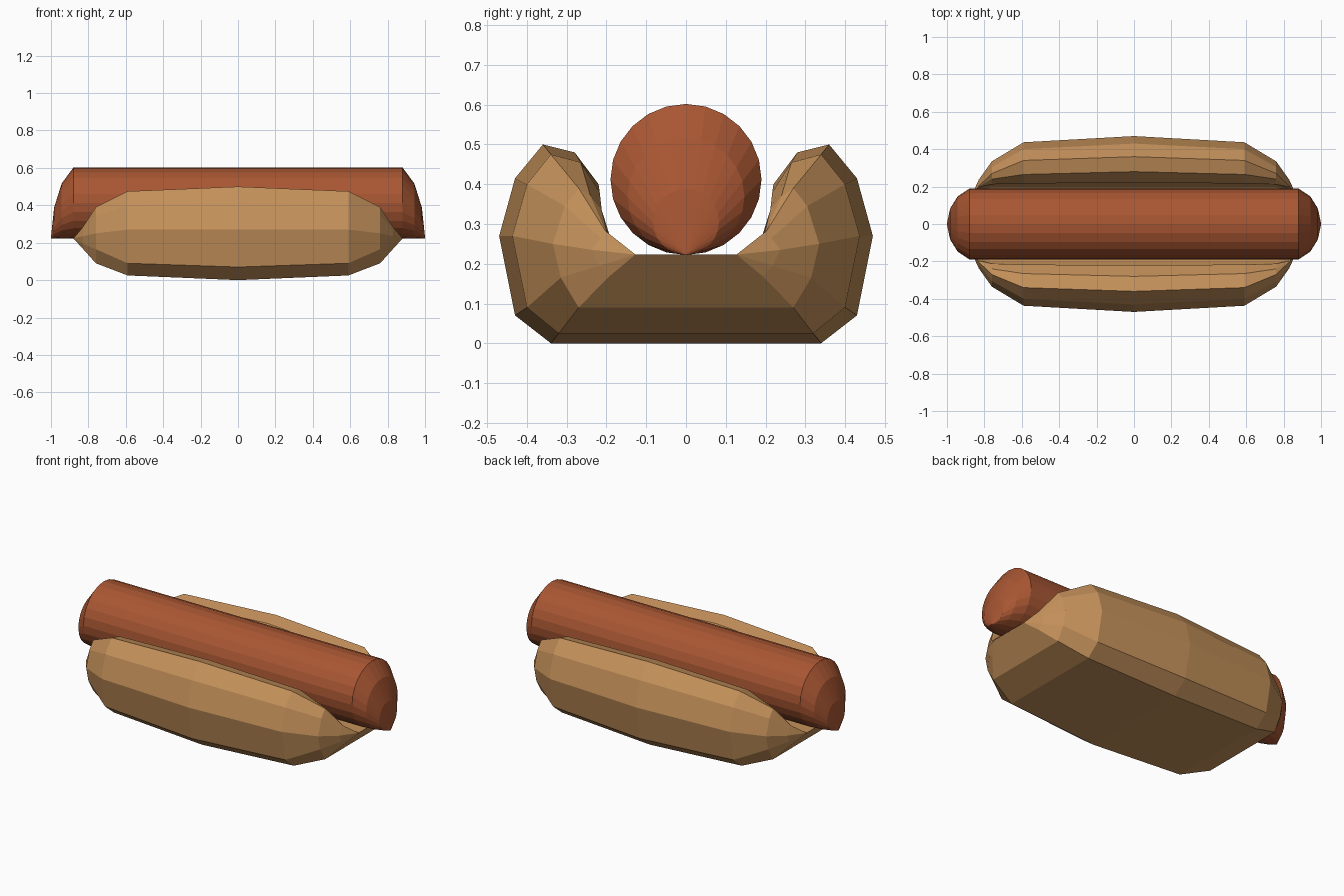
import bpy
import bmesh
from math import cos, sin, tau

cube = bpy.data.objects.get("Cube")
if cube:
    bpy.data.objects.remove(cube)


def material(name, color):
    m = bpy.data.materials.new(name)
    m.use_nodes = True
    m.diffuse_color = (*color, 1)
    m.node_tree.nodes["Principled BSDF"].inputs["Base Color"].default_value = (*color, 1)
    return m


def loft(name, rings, mat):
    """Skin a row of (x, [(y, z), ...]) cross-sections and cap both ends."""
    bm = bmesh.new()
    loops = [[bm.verts.new((x, y, z)) for y, z in pts] for x, pts in rings]
    for a, b in zip(loops, loops[1:]):
        for i in range(len(a)):
            j = (i + 1) % len(a)
            bm.faces.new((a[i], a[j], b[j], b[i]))
    bm.faces.new(loops[0])
    bm.faces.new(loops[-1][::-1])
    bmesh.ops.remove_doubles(bm, verts=bm.verts, dist=0.0005)
    bmesh.ops.recalc_face_normals(bm, faces=bm.faces)
    mesh = bpy.data.meshes.new(name)
    bm.to_mesh(mesh)
    bm.free()
    mesh.materials.append(mat)
    obj = bpy.data.objects.new(name, mesh)
    bpy.context.collection.objects.link(obj)
    return obj


def both_ends(rings):
    """Repeat the cross-sections on the -x side."""
    return [(-x, p) for x, p in reversed(rings) if x > 0] + rings


def both_sides(half):
    """Complete a half cross-section across y = 0."""
    return half + [(-y, z) for y, z in reversed(half)]


bread = material("golden bread", (0.56, 0.285, 0.104))
meat = material("reddish brown meat", (0.395, 0.094, 0.033))

# Bun: U-shaped section, from the underside round the outer wall to the trough
middle = [(.34, 0), (.43, .07), (.47, .27), (.43, .415), (.36, .5),
          (.28, .48), (.22, .40), (.22, .32), (.195, .265), (.127, .22)]
shoulder = [(.32, .025), (.40, .09), (.437, .27), (.40, .40), (.34, .475),
            (.265, .455), (.217, .38), (.217, .315), (.195, .265), (.127, .22)]
taper = [(.27, .09), (.315, .165), (.335, .25), (.305, .345), (.27, .39),
         (.24, .37), (.212, .335), (.21, .30), (.195, .263), (.127, .221)]
nose = [(.193, .168), (.218, .195), (.237, .235), (.215, .265), (.203, .283),
        (.2, .278), (.197, .272), (.19, .265), (.18, .255), (.127, .222)]
tip = [(.127, .222 + .001 * i) for i in range(10)]
tip = [(.127, .223)] * len(tip)
sections = [(0, middle), (.59, shoulder), (.76, taper), (.83, nose), (.88, tip)]
loft("bun", both_ends([(x, both_sides(h)) for x, h in sections]), bread)

# Sausage: round bar whose ends curve down to its lowest line
SIDES, BOTTOM = 24, 0.222


def circle(r):
    return [(r * sin(tau * i / SIDES), BOTTOM + r + r * cos(tau * i / SIDES))
            for i in range(SIDES)]


ends = [(.88, .19), (.943, .147), (.983, .083), (1, .004)]
loft("sausage", both_ends([(x, circle(r)) for x, r in ends]), meat)
